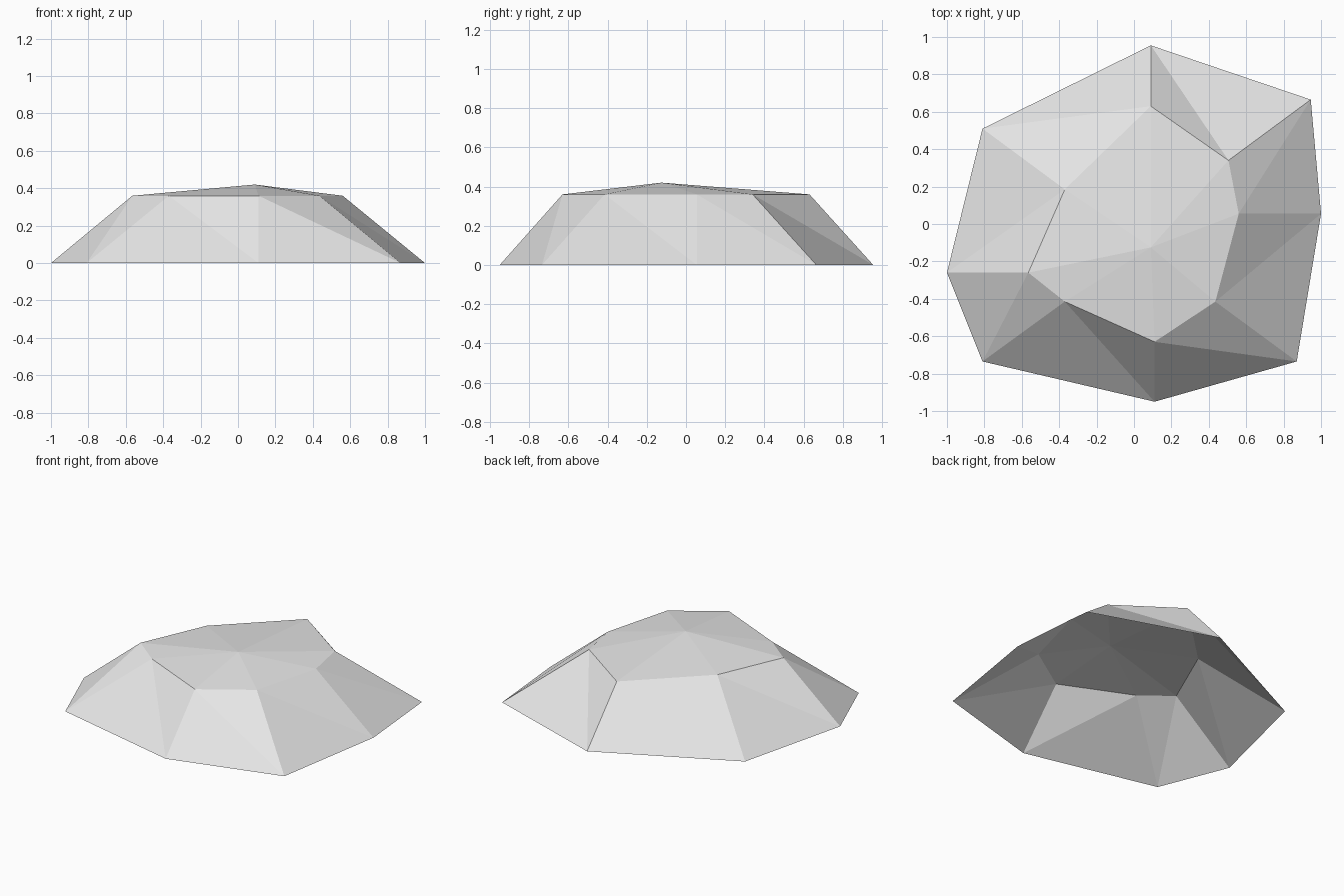
import bpy
import bmesh

default_cube = bpy.data.objects.get("Cube")
if default_cube:
    bpy.data.objects.remove(default_cube, do_unlink=True)

# Plan of the mound, clockwise from the back left corner
BASE = [(-0.81, 0.51), (0.09, 0.955), (0.945, 0.665), (1.0, 0.055),
        (0.87, -0.735), (0.11, -0.95), (-0.81, -0.735), (-1.0, -0.26)]
SHOULDER = [(-0.37, 0.185), (0.09, 0.63), (0.505, 0.34), (0.56, 0.055),
            (0.435, -0.415), (0.11, -0.63), (-0.37, -0.415), (-0.565, -0.26)]
PEAK = (0.09, -0.125, 0.42)
SHOULDER_HEIGHT = 0.36


def make_material(name, colour):
    mat = bpy.data.materials.new(name)
    mat.use_nodes = True
    mat.diffuse_color = colour
    for node in mat.node_tree.nodes:
        if node.type == "BSDF_PRINCIPLED":
            node.inputs["Base Color"].default_value = colour
    return mat


def ring(bm, plan, height):
    return [bm.verts.new((x, y, height)) for x, y in plan]


# Faceted open shell: sloping sides and a shallow fan on top
bm = bmesh.new()
base = ring(bm, BASE, 0)
shoulder = ring(bm, SHOULDER, SHOULDER_HEIGHT)
peak = bm.verts.new(PEAK)

for i in range(len(base)):
    j = (i + 1) % len(base)
    bm.faces.new((shoulder[j], base[j], base[i]))
    bm.faces.new((shoulder[i], shoulder[j], base[i]))
    bm.faces.new((peak, shoulder[j], shoulder[i]))

mesh = bpy.data.meshes.new("rock_mound")
bm.to_mesh(mesh)
bm.free()
mesh.materials.append(make_material("light grey stone", (0.8, 0.8, 0.8, 1)))

mound = bpy.data.objects.new("rock_mound", mesh)
bpy.context.collection.objects.link(mound)
